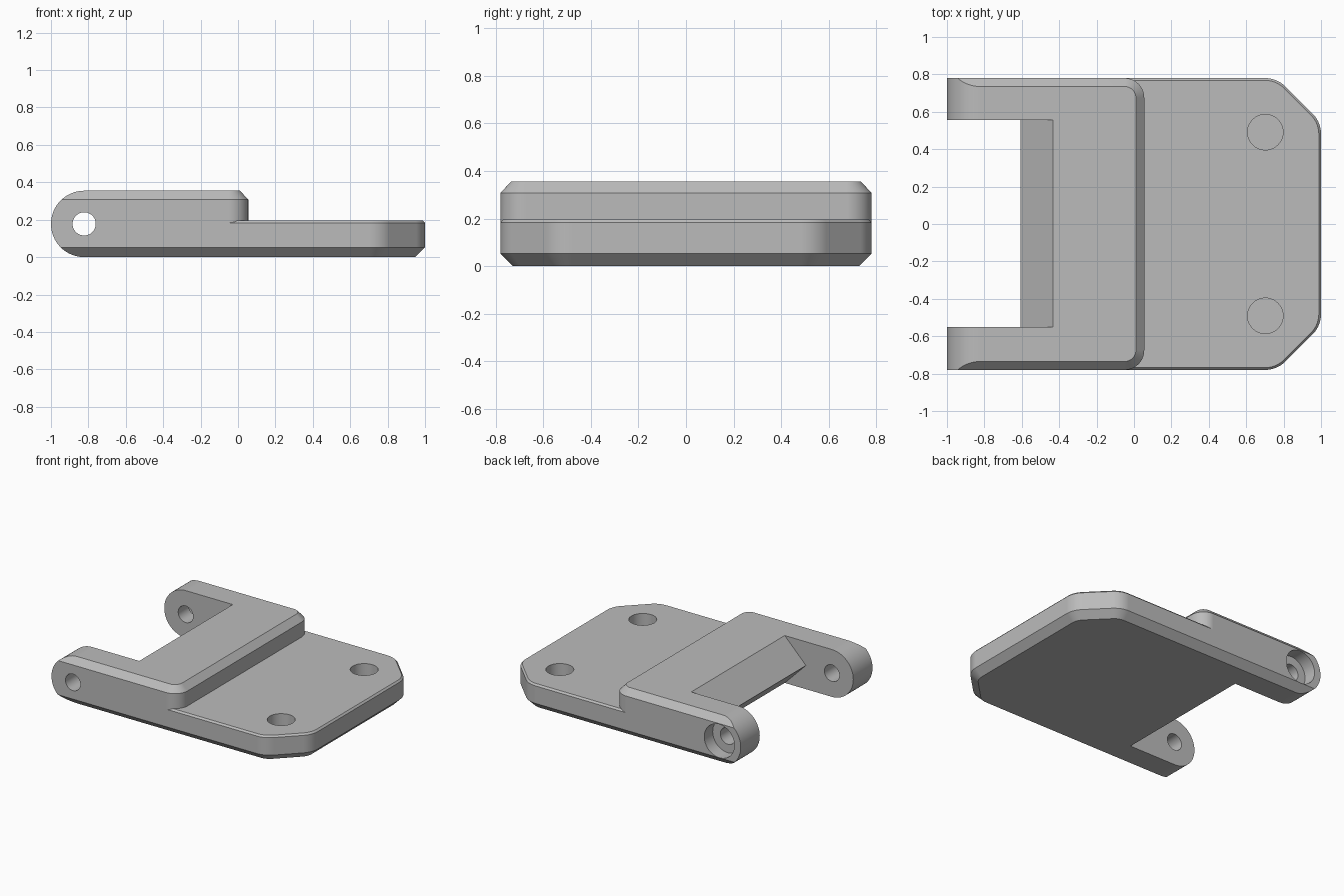
import bpy, bmesh, math
from mathutils import Vector

cube = bpy.data.objects.get("Cube")
if cube:
    bpy.data.objects.remove(cube)

HALF = 0.78          # half depth of the body
TOP = 0.355          # height of the raised block
PIN_X, PIN_Z = -0.8225, TOP / 2

grey = bpy.data.materials.new("plain grey")
grey.use_nodes = True
colour = (0.5, 0.5, 0.5, 1)
grey.diffuse_color = colour
grey.node_tree.nodes["Principled BSDF"].inputs["Base Color"].default_value = colour


def rounded(points, steps=10):
    """Closed outline from (x, y, corner radius) entries."""
    out = []
    for i, (x, y, r) in enumerate(points):
        p = Vector((x, y))
        if r <= 0:
            out.append(p)
            continue
        a = (Vector(points[i - 1][:2]) - p).normalized()
        b = (Vector(points[(i + 1) % len(points)][:2]) - p).normalized()
        half = a.angle(b) / 2
        centre = p + (a + b).normalized() * r / math.sin(half)
        start = p + a * r / math.tan(half) - centre
        end = p + b * r / math.tan(half) - centre
        sweep = end.angle_signed(start)
        for k in range(steps + 1):
            t = sweep * k / steps
            c, s = math.cos(t), math.sin(t)
            out.append(centre + Vector((start.x * c - start.y * s,
                                        start.x * s + start.y * c)))
    return out


def loft(name, rings):
    """Solid through matching rings of 3D points."""
    bm = bmesh.new()
    loops = [[bm.verts.new(p) for p in ring] for ring in rings]
    n = len(loops[0])
    for low, high in zip(loops, loops[1:]):
        for i in range(n):
            j = (i + 1) % n
            bm.faces.new((low[i], low[j], high[j], high[i]))
    bm.faces.new(loops[0])
    bm.faces.new(loops[-1])
    bmesh.ops.recalc_face_normals(bm, faces=bm.faces)
    mesh = bpy.data.meshes.new(name)
    bm.to_mesh(mesh)
    bm.free()
    obj = bpy.data.objects.new(name, mesh)
    bpy.context.collection.objects.link(obj)
    mesh.materials.append(grey)
    return obj


def stack(name, outline, layers):
    """Upright solid: layers are (height, inset of the outline)."""
    return loft(name, [[(p.x, p.y, z) for p in outline(d)] for z, d in layers])


def side_prism(name, profile, y0, y1):
    return loft(name, [[(x, y, z) for x, z in profile] for y in (y0, y1)])


def circle(x, y, r, n=48):
    return [(x + r * math.cos(math.tau * k / n), y + r * math.sin(math.tau * k / n))
            for k in range(n)]


def combine(body, other, operation):
    mod = body.modifiers.new(operation, "BOOLEAN")
    mod.operation, mod.solver, mod.object = operation, "EXACT", other
    bpy.context.view_layer.objects.active = body
    bpy.ops.object.modifier_apply(modifier=mod.name)
    bpy.data.objects.remove(other)


# Base plate with cut, rounded corners
def plate_outline(d):
    x, y = 1 - d, HALF - d
    cut = 1.545 - d * math.sqrt(2)
    r = 0.155 - d
    return rounded([(-1.2, -y, 0), (cut - y, -y, r), (x, x - cut, r),
                    (x, cut - x, r), (cut - y, y, r), (-1.2, y, 0)])


# Raised block with rounded inner corners
def block_outline(d):
    x, y, r = 0.055 - d, HALF - d, 0.105 - d
    return rounded([(-1.2, -y, 0), (x, -y, r), (x, y, r), (-1.2, y, 0)])


body = stack("hinge_plate", plate_outline,
             [(0, 0.052), (0.052, 0), (0.183, 0), (0.196, 0.012)])
block = stack("raised_block", block_outline,
              [(0.1, 0), (0.308, 0), (TOP, 0.045)])
combine(body, block, "UNION")

# Round off the hinge arms
arc = [(PIN_X - PIN_Z * math.sin(math.pi * k / 32),
        PIN_Z + PIN_Z * math.cos(math.pi * k / 32)) for k in range(33)]
ends = arc + [(PIN_X, -0.1), (-1.3, -0.1), (-1.3, 0.46), (PIN_X, 0.46)]
combine(body, side_prism("arm_end_cutter", ends, -1, 1), "DIFFERENCE")

# Opening between the arms, leaving a wedge-shaped wall
root, tip = -0.432, -0.608
gap = [(-1.3, -0.1), (root, -0.1), (root, 0), (tip, PIN_Z),
       (root, TOP), (root, 0.46), (-1.3, 0.46)]
combine(body, side_prism("gap_cutter", gap, -0.552, 0.555), "DIFFERENCE")

# Pin hole and screw head recess
combine(body, side_prism("pin_cutter", circle(PIN_X, PIN_Z, 0.062), -1, 1), "DIFFERENCE")
combine(body, side_prism("recess_cutter", circle(PIN_X, PIN_Z, 0.125), 0.68, 1), "DIFFERENCE")

# Blind round pockets in the plate
for side in (-1, 1):
    pocket = loft("pocket_cutter", [[(x, y, z) for x, y in circle(0.702, side * 0.491, 0.095)]
                                    for z in (0.05, 0.3)])
    combine(body, pocket, "DIFFERENCE")

# Tidy flat faces and shade
bm = bmesh.new()
bm.from_mesh(body.data)
bmesh.ops.remove_doubles(bm, verts=bm.verts, dist=0.0002)
bmesh.ops.dissolve_limit(bm, angle_limit=math.radians(0.3), verts=bm.verts, edges=bm.edges)
bm.to_mesh(body.data)
bm.free()
bpy.ops.object.select_all(action="DESELECT")
body.select_set(True)
bpy.context.view_layer.objects.active = body
bpy.ops.object.shade_smooth_by_angle(angle=math.radians(20))
weighted = body.modifiers.new("clean_shading", "WEIGHTED_NORMAL")
weighted.keep_sharp = True
